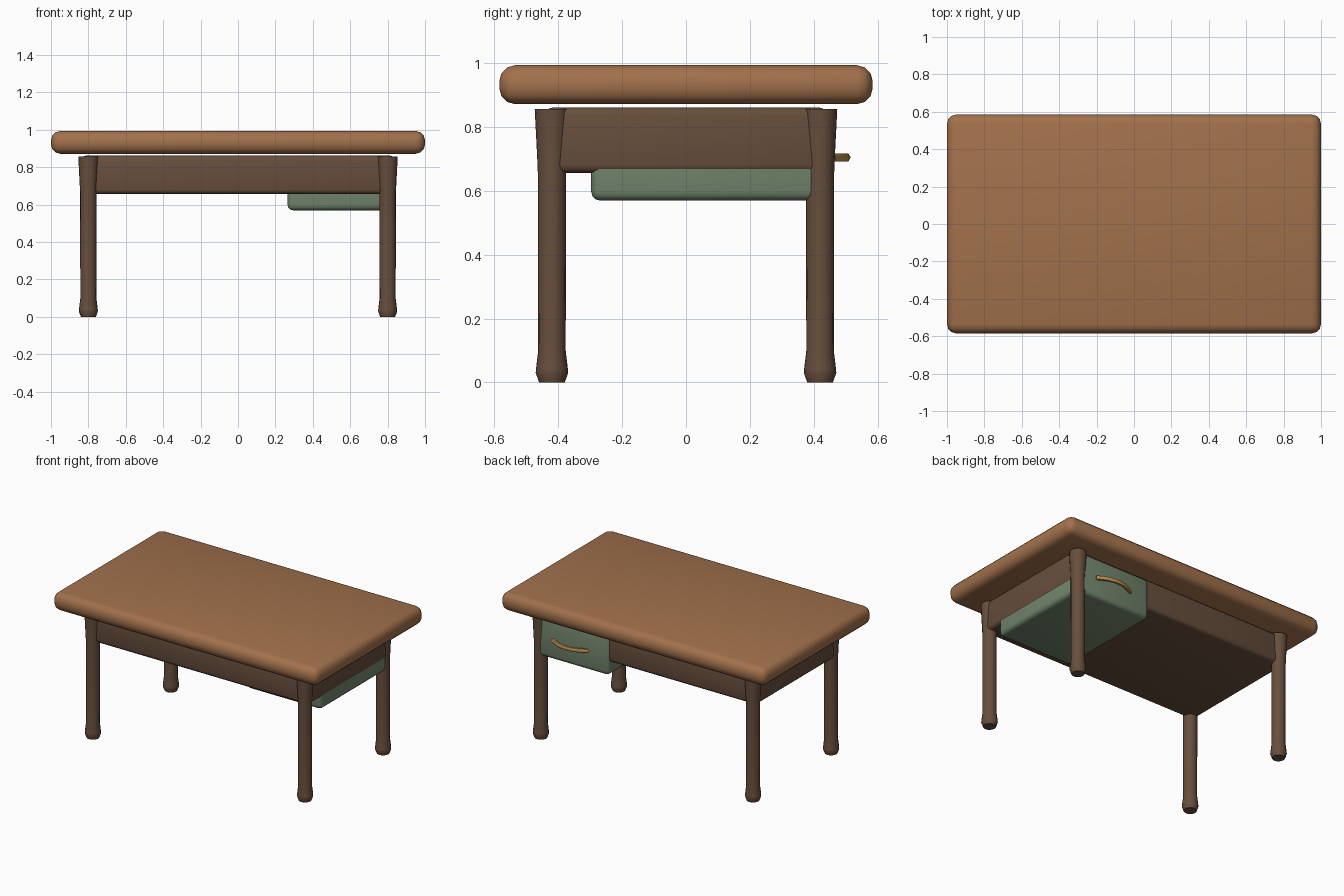
import bpy, bmesh, math

if "Cube" in bpy.data.objects:
    bpy.data.objects.remove(bpy.data.objects["Cube"])


def material(name, rgb):
    m = bpy.data.materials.new(name)
    m.diffuse_color = (*rgb, 1)
    m.use_nodes = True
    m.node_tree.nodes["Principled BSDF"].inputs["Base Color"].default_value = m.diffuse_color
    return m


WOOD = material("warm_wood", (0.36, 0.165, 0.072))
DARK = material("dark_wood", (0.135, 0.077, 0.046))
GREEN = material("sage_paint", (0.17, 0.24, 0.155))
BRASS = material("brass", (0.50, 0.27, 0.07))


def finish(obj, mat, angle=40):
    obj.data.materials.append(mat)
    bpy.ops.object.select_all(action='DESELECT')
    obj.select_set(True)
    bpy.context.view_layer.objects.active = obj
    bpy.ops.object.shade_smooth_by_angle(angle=math.radians(angle))


def rounded_box(name, lo, hi, radius, mat, segments=3):
    bpy.ops.mesh.primitive_cube_add(
        size=1, location=[(a + b) / 2 for a, b in zip(lo, hi)])
    obj = bpy.context.object
    obj.name = name
    obj.scale = [b - a for a, b in zip(lo, hi)]
    bpy.ops.object.transform_apply(location=False, rotation=False, scale=True)
    bm = bmesh.new()
    bm.from_mesh(obj.data)
    bmesh.ops.bevel(bm, geom=bm.edges[:], offset=radius, segments=segments,
                    profile=0.5, affect='EDGES')
    bm.to_mesh(obj.data)
    bm.free()
    finish(obj, mat)


def turned_leg(name, x, y, profile, mat, sides=16):
    bm = bmesh.new()
    rings = []
    for r, z in profile:
        rings.append([bm.verts.new((r * math.cos(2 * math.pi * i / sides),
                                    r * math.sin(2 * math.pi * i / sides), z))
                      for i in range(sides)])
    for a, b in zip(rings, rings[1:]):
        for i in range(sides):
            j = (i + 1) % sides
            bm.faces.new((a[i], a[j], b[j], b[i]))
    bm.faces.new(rings[0][::-1])
    bm.faces.new(rings[-1])
    mesh = bpy.data.meshes.new(name)
    bm.to_mesh(mesh)
    bm.free()
    obj = bpy.data.objects.new(name, mesh)
    obj.location = (x, y, 0)
    bpy.context.collection.objects.link(obj)
    finish(obj, mat)


# Table top, apron and drawer
rounded_box("table_top", (-1, -0.585, 0.872), (1, 0.585, 0.994), 0.05, WOOD)
rounded_box("apron", (-0.837, -0.44, 0.657), (0.837, 0.44, 0.862), 0.025, DARK)
rounded_box("drawer", (0.265, -0.297, 0.57), (0.833, 0.457, 0.848), 0.028, GREEN)

# Four turned legs with a swollen foot and a flared top
LEG = [(0.040, 0), (0.051, 0.03), (0.050, 0.042), (0.043, 0.10),
       (0.0445, 0.67), (0.054, 0.857)]
for sx, side in ((-1, "left"), (1, "right")):
    for sy, end in ((-1, "front"), (1, "back")):
        turned_leg(f"{end}_{side}_leg", sx * 0.8, sy * 0.42, LEG, DARK)

# Bowed drawer handle
curve = bpy.data.curves.new("drawer_handle", 'CURVE')
curve.dimensions = '3D'
curve.bevel_depth = 0.014
curve.bevel_resolution = 1
curve.use_fill_caps = True
spline = curve.splines.new('POLY')
N = 8
spline.points.add(N)
for i, p in enumerate(spline.points):
    t = 2 * i / N - 1
    p.co = (0.55 + 0.135 * t, 0.502 - 0.045 * t * t, 0.705, 1)
handle = bpy.data.objects.new("drawer_handle", curve)
bpy.context.collection.objects.link(handle)
bpy.ops.object.select_all(action='DESELECT')
handle.select_set(True)
bpy.context.view_layer.objects.active = handle
bpy.ops.object.convert(target='MESH')
finish(bpy.context.object, BRASS, 60)
